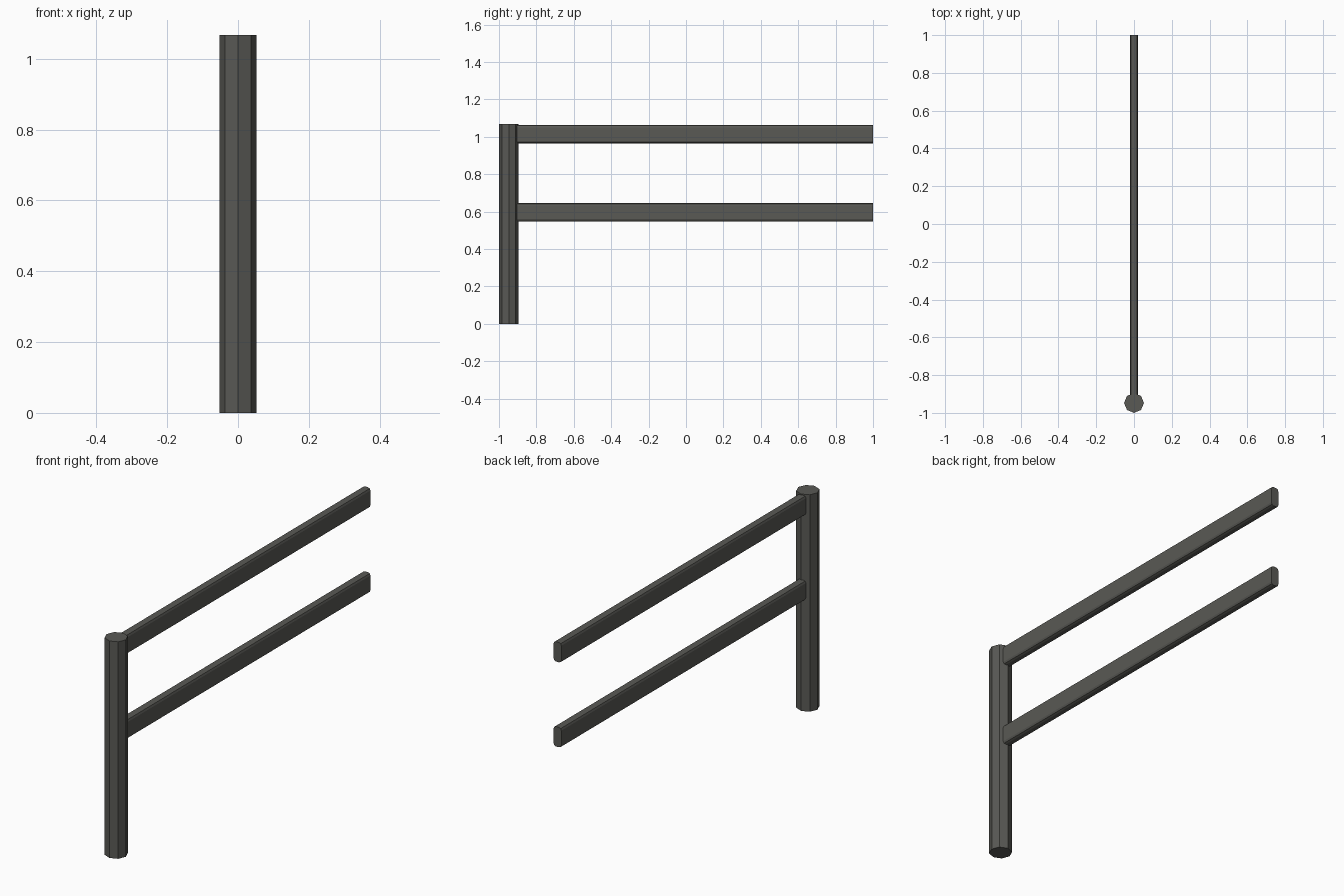
import bpy, bmesh, math

if "Cube" in bpy.data.objects:
    bpy.data.objects.remove(bpy.data.objects["Cube"])

steel = bpy.data.materials.new("dark grey steel")
steel.diffuse_color = (0.1, 0.1, 0.09, 1)
steel.use_nodes = True
steel.node_tree.nodes["Principled BSDF"].inputs["Base Color"].default_value = steel.diffuse_color


def extrude_profile(name, ring_a, ring_b):
    """Closed solid between two matching rings of points."""
    bm = bmesh.new()
    a = [bm.verts.new(p) for p in ring_a]
    b = [bm.verts.new(p) for p in ring_b]
    n = len(a)
    bm.faces.new(a)
    bm.faces.new(b)
    for i in range(n):
        j = (i + 1) % n
        bm.faces.new((a[i], a[j], b[j], b[i]))
    bmesh.ops.recalc_face_normals(bm, faces=bm.faces)
    mesh = bpy.data.meshes.new(name)
    bm.to_mesh(mesh)
    bm.free()
    mesh.materials.append(steel)
    obj = bpy.data.objects.new(name, mesh)
    bpy.context.collection.objects.link(obj)
    return obj


# Octagonal upright post
R, POST_Y, POST_H = 0.0525, -0.9475, 1.068
octagon = [(R * math.cos(i * math.pi / 4), POST_Y + R * math.sin(i * math.pi / 4))
           for i in range(8)]
extrude_profile("post", [(x, y, 0) for x, y in octagon],
                [(x, y, POST_H) for x, y in octagon])

# Flat rails with rounded corners
HALF_W, HALF_H, C = 0.021, 0.049, 0.013
profile = []
for corner, (sx, sz) in enumerate([(1, 1), (-1, 1), (-1, -1), (1, -1)]):
    for step in range(3):
        t = math.radians(corner * 90 + step * 45)
        profile.append((sx * (HALF_W - C) + C * math.cos(t),
                        sz * (HALF_H - C) + C * math.sin(t)))

for name, z0 in (("lower_rail", 0.596), ("upper_rail", 1.014)):
    extrude_profile(name, [(x, -0.906, z0 + z) for x, z in profile],
                    [(x, 1.0, z0 + z) for x, z in profile])
